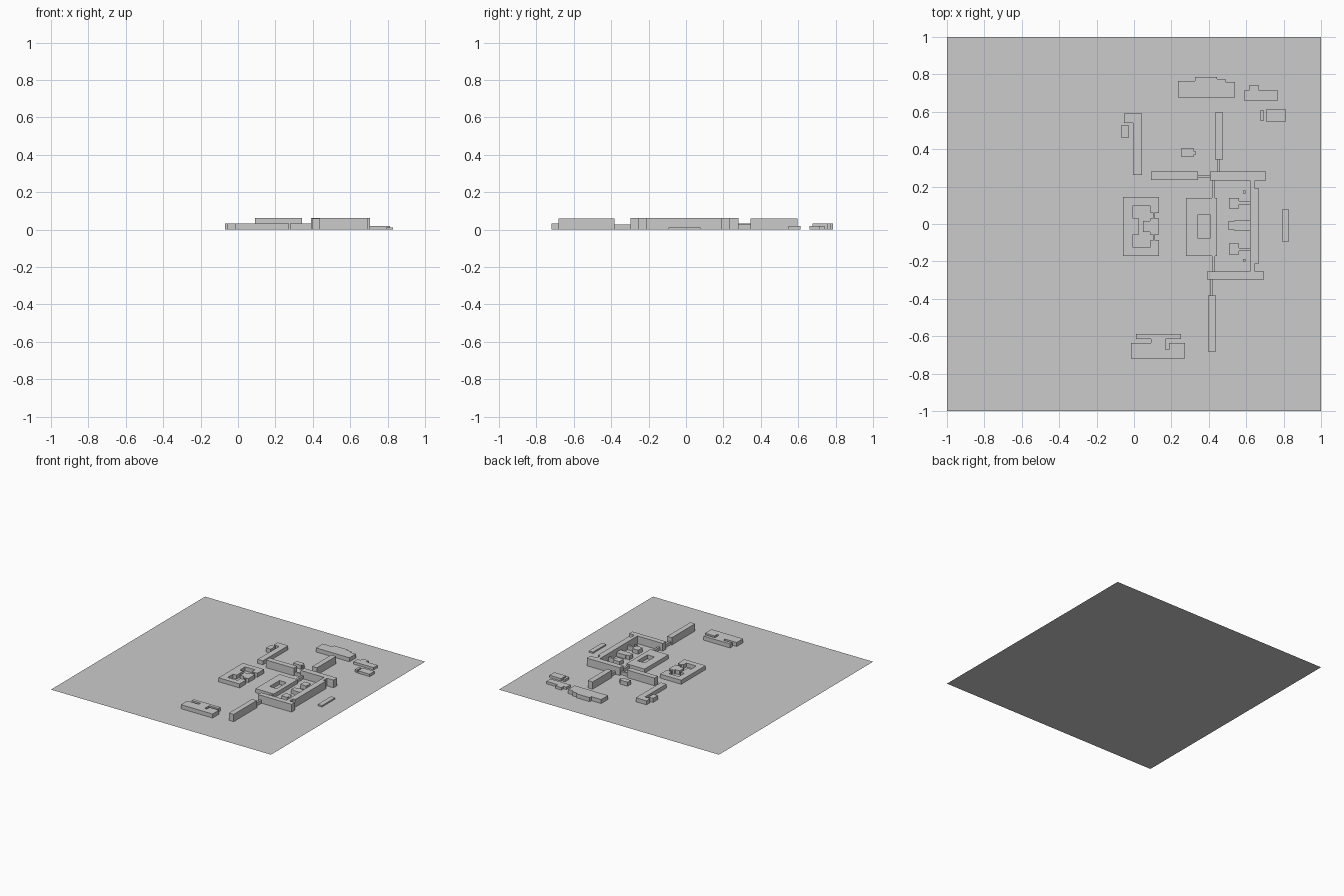
import bpy
import bmesh

# Remove the default object
default = bpy.data.objects.get("Cube")
if default:
    bpy.data.objects.remove(default, do_unlink=True)

# Single material
concrete = bpy.data.materials.new("plain_grey")
concrete.use_nodes = True
grey = (0.6, 0.6, 0.6, 1)
concrete.diffuse_color = grey
shader = next(n for n in concrete.node_tree.nodes if n.type == "BSDF_PRINCIPLED")
shader.inputs["Base Color"].default_value = grey

# Storey heights
SLAB, SHED, LINK, LOW, TALL, TOWER = 0.012, 0.02, 0.026, 0.033, 0.063, 0.06


def prism(name, height, *loops):
    """Extrude a footprint; loops after the first are open courtyards."""
    bm = bmesh.new()
    edges = []
    for loop in loops:
        verts = [bm.verts.new((x, y, 0)) for x, y in loop]
        if len(loops) == 1:
            bm.faces.new(verts)
        else:
            edges += [bm.edges.new((a, b)) for a, b in zip(verts, verts[1:] + verts[:1])]
    if edges:
        bmesh.ops.triangle_fill(bm, use_beauty=True, edges=edges)
    if height:
        walls = bmesh.ops.extrude_face_region(bm, geom=bm.faces[:], use_keep_orig=True)
        top = [v for v in walls["geom"] if isinstance(v, bmesh.types.BMVert)]
        bmesh.ops.translate(bm, verts=top, vec=(0, 0, height))
        bmesh.ops.recalc_face_normals(bm, faces=bm.faces[:])
    else:
        for face in bm.faces:
            face.normal_update()
            if face.normal.z < 0:
                face.normal_flip()
    mesh = bpy.data.meshes.new(name)
    bm.to_mesh(mesh)
    bm.free()
    mesh.materials.append(concrete)
    obj = bpy.data.objects.new(name, mesh)
    bpy.context.collection.objects.link(obj)
    return obj


def rect(left, right, front, back):
    return [(left, front), (right, front), (right, back), (left, back)]


def block(name, height, left, right, front, back):
    return prism(name, height, rect(left, right, front, back))


def mirrored(half, middle):
    """Close a half outline by mirroring it across y = middle."""
    return ([(x, middle + d) for x, d in half]
            + [(x, middle - d) for x, d in reversed(half)])


# Ground sheet
block("ground", 0, -1, 1, -1, 1)

# Tall bars around the central court
block("north_west_bar", TALL, 0.09, 0.342, 0.236, 0.28)
block("north_east_bar", TALL, 0.406, 0.706, 0.233, 0.28)
block("south_bar", TALL, 0.39, 0.695, -0.297, -0.255)
block("north_tower", TOWER, 0.433, 0.476, 0.345, 0.595)
block("south_tower", TOWER, 0.396, 0.439, -0.683, -0.383)
prism("east_wing", TALL, mirrored(
    [(0.668, 0.2), (0.647, 0.2), (0.647, 0.244), (0.62, 0.244)], -0.011))

# Thin connecting passages
block("north_tower_link", LINK, 0.444, 0.46, 0.28, 0.345)
block("north_bars_link", LINK, 0.342, 0.406, 0.247, 0.263)
block("north_court_link", LINK, 0.417, 0.433, 0.14, 0.233)
block("south_court_link", LINK, 0.417, 0.433, -0.255, -0.17)
block("south_tower_link", LINK, 0.406, 0.422, -0.383, -0.297)

# Central hall with open court
prism("central_hall", LOW, rect(0.278, 0.444, -0.17, 0.14),
      rect(0.342, 0.406, -0.078, 0.05))

# Pavilions projecting from the east wing, the outer pair mirrored
for side, sign in (("north", 1), ("south", -1)):
    stem_pavilion = [(0.508, 0.094), (0.561, 0.094), (0.561, 0.116), (0.62, 0.116),
                     (0.62, 0.133), (0.561, 0.133), (0.561, 0.151), (0.508, 0.151)]
    prism(side + "_pavilion", LOW, [(x, -0.011 + sign * d) for x, d in stem_pavilion])
    middle = -0.011 + sign * 0.182
    block(side + "_kiosk", LINK, 0.583, 0.597, middle - 0.007, middle + 0.007)
prism("middle_pavilion", LOW, mirrored(
    [(0.62, 0.027), (0.535, 0.027), (0.535, 0.021), (0.503, 0.021)], -0.008))

# West block with a stepped courtyard and notched east side
outline = [(0.134, 0.043), (0.11, 0.043), (0.11, 0.072), (0.134, 0.072),
           (0.134, 0.158), (-0.058, 0.158)]
court = [(0.048, 0.03), (0.085, 0.03), (0.085, 0.042), (0.102, 0.042), (0.102, 0.075),
         (0.085, 0.075), (0.085, 0.113), (-0.005, 0.113), (-0.005, 0.043), (0.027, 0.043)]
prism("west_block", LOW, mirrored(outline, -0.013), mirrored(court, -0.013))

# South-west building with slots
prism("south_west_building", LOW, [
    (-0.015, -0.72), (0.273, -0.72), (0.273, -0.637), (0.187, -0.637), (0.187, -0.672),
    (0.168, -0.672), (0.168, -0.615), (0.251, -0.615), (0.251, -0.588), (0.01, -0.588),
    (0.01, -0.615), (0.091, -0.615), (0.091, -0.637), (-0.015, -0.637)])

# North-west buildings
prism("north_west_wing", LOW, [
    (-0.005, 0.262), (0.043, 0.262), (0.043, 0.59), (-0.053, 0.59),
    (-0.053, 0.54), (-0.005, 0.54)])
block("north_west_annex", LOW, -0.07, -0.027, 0.463, 0.526)
prism("garden_house", LOW, [
    (0.25, 0.36), (0.32, 0.36), (0.32, 0.371), (0.332, 0.371),
    (0.332, 0.388), (0.32, 0.388), (0.32, 0.403), (0.25, 0.403)])

# Northern halls and sheds
prism("north_hall", LOW, [
    (0.235, 0.676), (0.54, 0.676), (0.54, 0.76), (0.49, 0.76), (0.49, 0.775),
    (0.445, 0.775), (0.445, 0.787), (0.325, 0.787), (0.325, 0.765), (0.235, 0.765)])
prism("north_east_hall", SHED, [
    (0.588, 0.66), (0.77, 0.66), (0.77, 0.713), (0.668, 0.713),
    (0.668, 0.74), (0.615, 0.74), (0.615, 0.713), (0.588, 0.713)])
block("east_shed", SHED, 0.706, 0.813, 0.548, 0.612)
block("small_shed", SHED, 0.675, 0.695, 0.553, 0.607)
block("east_slab", SLAB, 0.791, 0.829, -0.094, 0.078)
